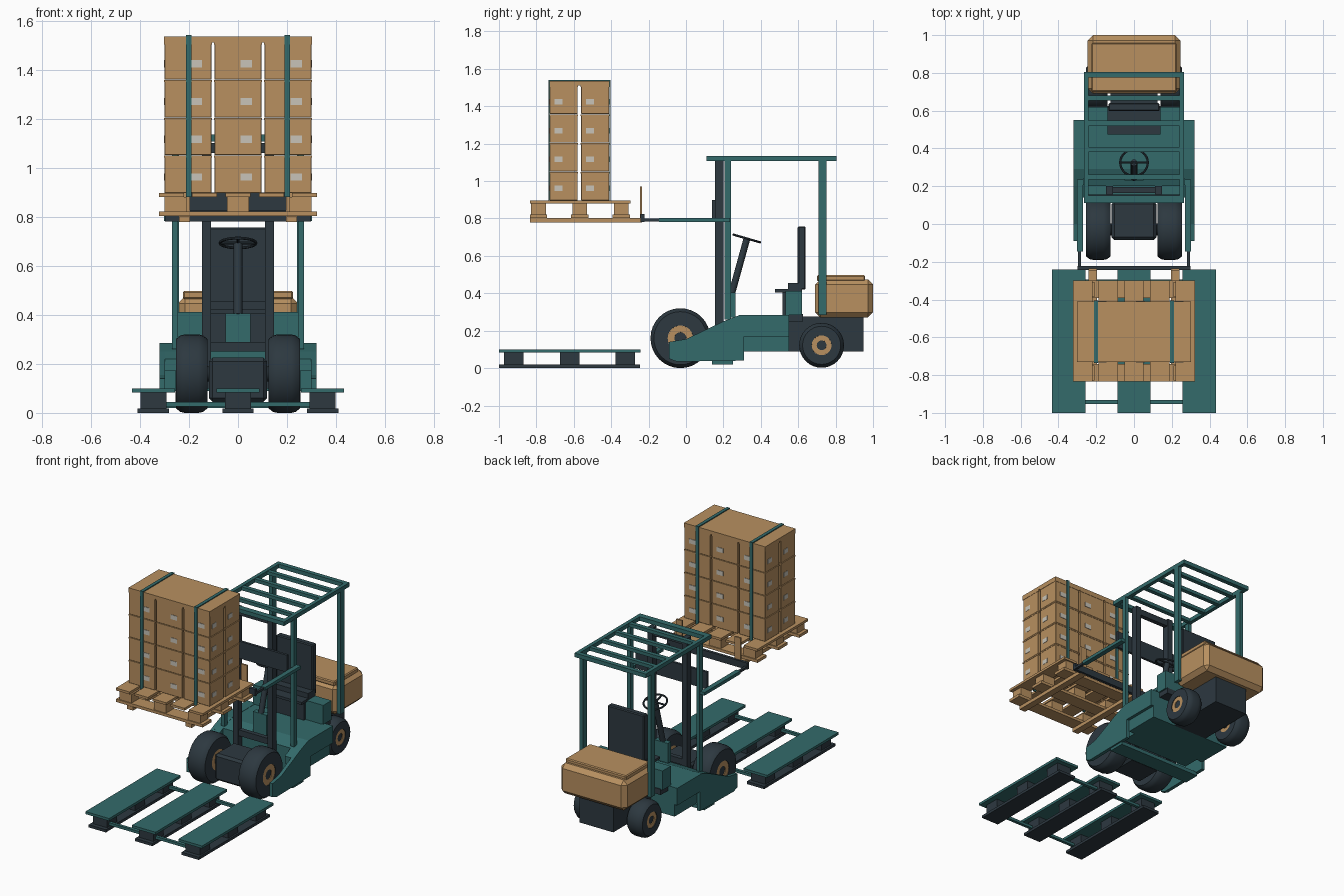
import bpy, bmesh, math
from mathutils import Vector

if "Cube" in bpy.data.objects:
    bpy.data.objects.remove(bpy.data.objects["Cube"])


def material(name, rgb):
    m = bpy.data.materials.new(name)
    m.diffuse_color = (*rgb, 1)
    m.use_nodes = True
    m.node_tree.nodes["Principled BSDF"].inputs["Base Color"].default_value = m.diffuse_color
    return m


TEAL = material("teal", (0.033, 0.145, 0.147))
DARK = material("charcoal", (0.026, 0.040, 0.051))
TAN = material("tan", (0.479, 0.279, 0.117))
LABEL = material("label_grey", (0.58, 0.55, 0.48))


def finish(name, bm, mat, smooth=False):
    bmesh.ops.recalc_face_normals(bm, faces=bm.faces)
    me = bpy.data.meshes.new(name)
    bm.to_mesh(me)
    bm.free()
    me.materials.append(mat)
    ob = bpy.data.objects.new(name, me)
    bpy.context.collection.objects.link(ob)
    if smooth:
        bpy.context.view_layer.objects.active = ob
        ob.select_set(True)
        bpy.ops.object.shade_smooth_by_angle(angle=math.radians(35))
        ob.select_set(False)
    return ob


def boxes(name, mat, specs, bevel=0, mirror=False):
    """One object from (x0, x1, y0, y1, z0, z1) boxes, optionally mirrored in x."""
    bm = bmesh.new()
    specs = list(specs)
    if mirror:
        specs += [(-s[1], -s[0], *s[2:]) for s in specs]
    for x0, x1, y0, y1, z0, z1 in specs:
        vs = bmesh.ops.create_cube(bm, size=1)["verts"]
        for v in vs:
            v.co = ((x0 + x1) / 2 + v.co.x * (x1 - x0),
                    (y0 + y1) / 2 + v.co.y * (y1 - y0),
                    (z0 + z1) / 2 + v.co.z * (z1 - z0))
    if bevel:
        bmesh.ops.bevel(bm, geom=list(bm.edges), offset=bevel, segments=1, affect='EDGES')
    return finish(name, bm, mat)


def extrude_x(name, mat, profile, x0, x1):
    """Side profile of (y, z) points extruded from x0 to x1."""
    bm = bmesh.new()
    f = bm.faces.new([bm.verts.new((x0, y, z)) for y, z in profile])
    new = bmesh.ops.extrude_face_region(bm, geom=[f])["geom"]
    bmesh.ops.translate(bm, vec=(x1 - x0, 0, 0),
                        verts=[v for v in new if isinstance(v, bmesh.types.BMVert)])
    return finish(name, bm, mat)


def lathe_x(name, mat, profile, y, z, n=32):
    """Closed ring profile of (x, radius) points spun about an x axis at (y, z)."""
    bm = bmesh.new()
    rings = [[bm.verts.new((x, y + r * math.cos(2 * math.pi * i / n),
                            z + r * math.sin(2 * math.pi * i / n))) for i in range(n)]
             for x, r in profile]
    for a, b in zip(rings, rings[1:] + rings[:1]):
        for i in range(n):
            j = (i + 1) % n
            bm.faces.new((a[i], a[j], b[j], b[i]))
    return finish(name, bm, mat, True)


def rod(name, mat, a, b, r, n=12):
    a, b = Vector(a), Vector(b)
    bm = bmesh.new()
    bmesh.ops.create_cone(bm, cap_ends=True, segments=n, radius1=r, radius2=r, depth=(b - a).length)
    q = (b - a).to_track_quat('Z', 'Y')
    for v in bm.verts:
        v.co = q @ v.co + (a + b) / 2
    return finish(name, bm, mat, True)


# Wheels: tyre, tan rim ring and dark hub, left and right
def wheel(name, xin, xout, y, z, r, rim, hub):
    c = 0.018
    for s, side in ((1, "right"), (-1, "left")):
        tyre = [(xin, rim), (xin, r - c), (xin + c, r - 0.004), (xin + 2 * c, r),
                (xout - 2 * c, r), (xout - c, r - 0.004), (xout, r - c), (xout, rim)]
        disc = [(xin + 0.003, hub), (xin + 0.003, rim), (xout - 0.004, rim), (xout - 0.004, hub)]
        lathe_x(f"{name}_tyre_{side}", DARK, [(s * x, q) for x, q in tyre], y, z)
        lathe_x(f"{name}_rim_{side}", TAN, [(s * x, q) for x, q in disc], y, z, 24)
        rod(f"{name}_hub_{side}", DARK, (s * (xin - 0.02), y, z), (s * (xout - 0.008), y, z), hub, 16)


wheel("front_wheel", 0.125, 0.253, -0.03, 0.16, 0.16, 0.068, 0.032)
wheel("rear_wheel", 0.14, 0.255, 0.725, 0.122, 0.12, 0.053, 0.026)
boxes("front_axle_housing", DARK, [(-0.118, 0.118, -0.085, 0.12, 0.045, 0.225)], 0.015)

# Body: side fenders, inner tub, cross bar, rear chassis
fender = [(-0.09, 0.14), (-0.09, 0.05), (-0.05, 0.035), (0.31, 0.04), (0.31, 0.17),
          (0.55, 0.17), (0.55, 0.285), (0.29, 0.285), (0.2, 0.25), (0.0, 0.155)]
for s, side in ((1, "right"), (-1, "left")):
    extrude_x(f"fender_{side}", TEAL, fender, s * 0.297, s * 0.32)
    extrude_x(f"side_tank_{side}", TEAL,
              [(0.14, 0.17), (0.55, 0.17), (0.55, 0.285), (0.29, 0.285), (0.2, 0.25), (0.14, 0.22)],
              s * 0.25, s * 0.297)
extrude_x("body_tub", TEAL, [(0.2, 0.09), (0.55, 0.09), (0.55, 0.283), (0.29, 0.283), (0.2, 0.25)],
          -0.255, 0.255)
boxes("lower_sides", TEAL, [(0.25, 0.30, 0.31, 0.55, 0.09, 0.17)], mirror=True)
boxes("under_bar", TEAL, [(-0.31, 0.31, 0.14, 0.25, 0.02, 0.045)])
boxes("rear_chassis", DARK, [(-0.125, 0.125, 0.55, 0.95, 0.09, 0.275),
                             (-0.25, 0.25, 0.545, 0.625, 0.25, 0.288)])
rod("rear_axle", DARK, (-0.15, 0.725, 0.122), (0.15, 0.725, 0.122), 0.025)

# Counterweight with raised lid
boxes("counterweight", TAN, [(-0.245, 0.245, 0.69, 1.0, 0.27, 0.475)], 0.028)
boxes("counterweight_lid", TAN, [(-0.225, 0.225, 0.70, 0.958, 0.465, 0.497)], 0.006)

# Seat and pedestal
boxes("seat_pedestal", TEAL, [(-0.26, 0.26, 0.533, 0.62, 0.283, 0.412)])
boxes("seat_front_panel", DARK, [(-0.13, 0.13, 0.515, 0.533, 0.284, 0.41)])
boxes("seat_cushion", DARK, [(-0.14, 0.14, 0.475, 0.62, 0.405, 0.422),
                             (-0.14, 0.14, 0.545, 0.62, 0.422, 0.455)])
boxes("seat_back", DARK, [(-0.135, 0.135, 0.597, 0.64, 0.42, 0.757)], 0.006)

# Steering column, dash and wheel
boxes("dash", TEAL, [(-0.05, 0.05, 0.23, 0.265, 0.27, 0.405)])
rod("steering_column", DARK, (0, 0.245, 0.40), (0, 0.325, 0.69), 0.018)
tilt = math.radians(-16)
bpy.ops.mesh.primitive_torus_add(major_segments=28, minor_segments=8, major_radius=0.073,
                                 minor_radius=0.006, location=(0, 0.325, 0.693), rotation=(tilt, 0, 0))
ring = bpy.context.object
ring.name = "steering_wheel"
ring.data.materials.append(DARK)
bpy.ops.object.shade_smooth_by_angle()
ring.select_set(False)
for i, a in enumerate((0, math.pi, -math.pi / 2)):
    c, s = 0.072 * math.cos(a), 0.072 * math.sin(a)
    rod(f"steering_spoke_{i}", DARK, (0, 0.325, 0.693),
        (c, 0.325 + s * math.cos(tilt), 0.693 + s * math.sin(tilt)), 0.006, 8)

# Overhead guard: posts, frame and slats
boxes("guard_posts", TEAL, [(0.245, 0.27, 0.207, 0.24, 0.26, 1.115),
                            (0.24, 0.265, 0.708, 0.752, 0.285, 1.115)], mirror=True)
boxes("guard_frame", TEAL, [(-0.265, -0.24, 0.11, 0.805, 1.108, 1.135),
                            (0.24, 0.265, 0.11, 0.805, 1.108, 1.135),
                            (-0.24, 0.24, 0.11, 0.15, 1.108, 1.135),
                            (-0.24, 0.24, 0.775, 0.805, 1.108, 1.135)])
boxes("guard_slats", TEAL, [(-0.24, 0.24, y, y + 0.028, 1.11, 1.133) for y in (0.235, 0.38, 0.52, 0.653)])

# Mast, cross members and lift carriage
boxes("mast_rails", DARK, [(0.11, 0.147, 0.155, 0.2, 0.1, 1.11)], mirror=True)
boxes("mast_crossbars", DARK, [(-0.11, 0.11, 0.165, 0.195, z, z + 0.04) for z in (0.25, 1.06)])
boxes("carriage_plate", DARK, [(-0.265, 0.265, 0.14, 0.157, 0.785, 0.9)])
boxes("carriage_arms", TEAL, [(0.27, 0.302, -0.145, 0.235, 0.782, 0.803)], mirror=True)
boxes("carriage_links", DARK, [(0.28, 0.296, -0.23, -0.145, 0.785, 0.8)], mirror=True)
boxes("carriage_bar", DARK, [(-0.298, 0.298, -0.243, -0.223, 0.78, 0.825)])
boxes("forks", TAN, [(0.195, 0.24, -0.835, -0.235, 0.778, 0.802),
                     (0.195, 0.24, -0.247, -0.235, 0.778, 0.972)], mirror=True)

# Raised pallet: bottom boards, blocks, deck boards
rows = ((-0.835, -0.742), (-0.615, -0.522), (-0.393, -0.30))
boxes("load_pallet_bottom", TAN, [(-0.322, 0.322, a, b, 0.803, 0.822) for a, b in rows])
boxes("load_pallet_blocks", TAN, [(x - 0.045, x + 0.045, a + 0.007, b - 0.007, 0.822, 0.88)
                                  for x in (-0.255, 0, 0.255) for a, b in rows])
boxes("load_pallet_deck", TAN, [(x - 0.051, x + 0.051, -0.835, -0.298, 0.88, 0.896)
                                for x in (-0.272, -0.136, 0, 0.136, 0.272)])

# Cartons in a 3 x 2 x 4 stack, each with a slightly wider lid
xs, ys = (-0.204, 0, 0.204), (-0.654, -0.486)
zs = [0.897 + 0.154 * i for i in range(4)]
boxes("cartons", TAN, [(x - 0.096, x + 0.096, y - 0.075, y + 0.075, z, z + 0.152)
                       for x in xs for y in ys for z in zs], 0.002)
boxes("carton_lids", TAN, [(x - 0.098, x + 0.098, y - 0.077, y + 0.077, z + 0.144, z + 0.152)
                           for x in xs for y in ys for z in zs])
boxes("top_sheet", TAN, [(-0.302, 0.302, -0.731, -0.409, 1.511, 1.535)])

# Carton labels on all four sides
labels = []
for z in zs:
    z0, z1 = z + 0.05, z + 0.08
    for x in xs:
        labels += [(x + 0.01, x + 0.058, y, y + 0.004, z0, z1) for y in (-0.732, -0.412)]
    for y in ys:
        labels.append((0.298, 0.302, y - 0.048, y - 0.005, z0, z1))
        labels.append((-0.302, -0.298, y + 0.005, y + 0.048, z0, z1))
boxes("carton_labels", LABEL, labels)

# Load straps around front, top and back
boxes("straps", TEAL, [(0.19, 0.212, -0.736, -0.73, 0.88, 1.541),
                       (0.19, 0.212, -0.41, -0.404, 0.88, 1.541),
                       (0.19, 0.212, -0.73, -0.41, 1.535, 1.541)], mirror=True)

# Ground pallet: three runners of deck, blocks and foot board, joined by ties
cols = (-0.345, 0, 0.345)
boxes("ground_pallet_decks", TEAL, [(x - 0.088, x + 0.088, -1.0, -0.242, 0.083, 0.1) for x in cols])
boxes("ground_pallet_blocks", DARK, [(x - 0.053, x + 0.053, y - 0.052, y + 0.052, 0.018, 0.083)
                                     for x in cols for y in (-0.92, -0.621, -0.325)])
boxes("ground_pallet_feet", DARK, [(x - 0.064, x + 0.064, -1.0, -0.245, 0.0, 0.018) for x in cols])
boxes("ground_pallet_ties", TEAL, [(-0.345, 0.345, y - 0.01, y + 0.01, 0.027, 0.045)
                                   for y in (-0.942, -0.305)])
